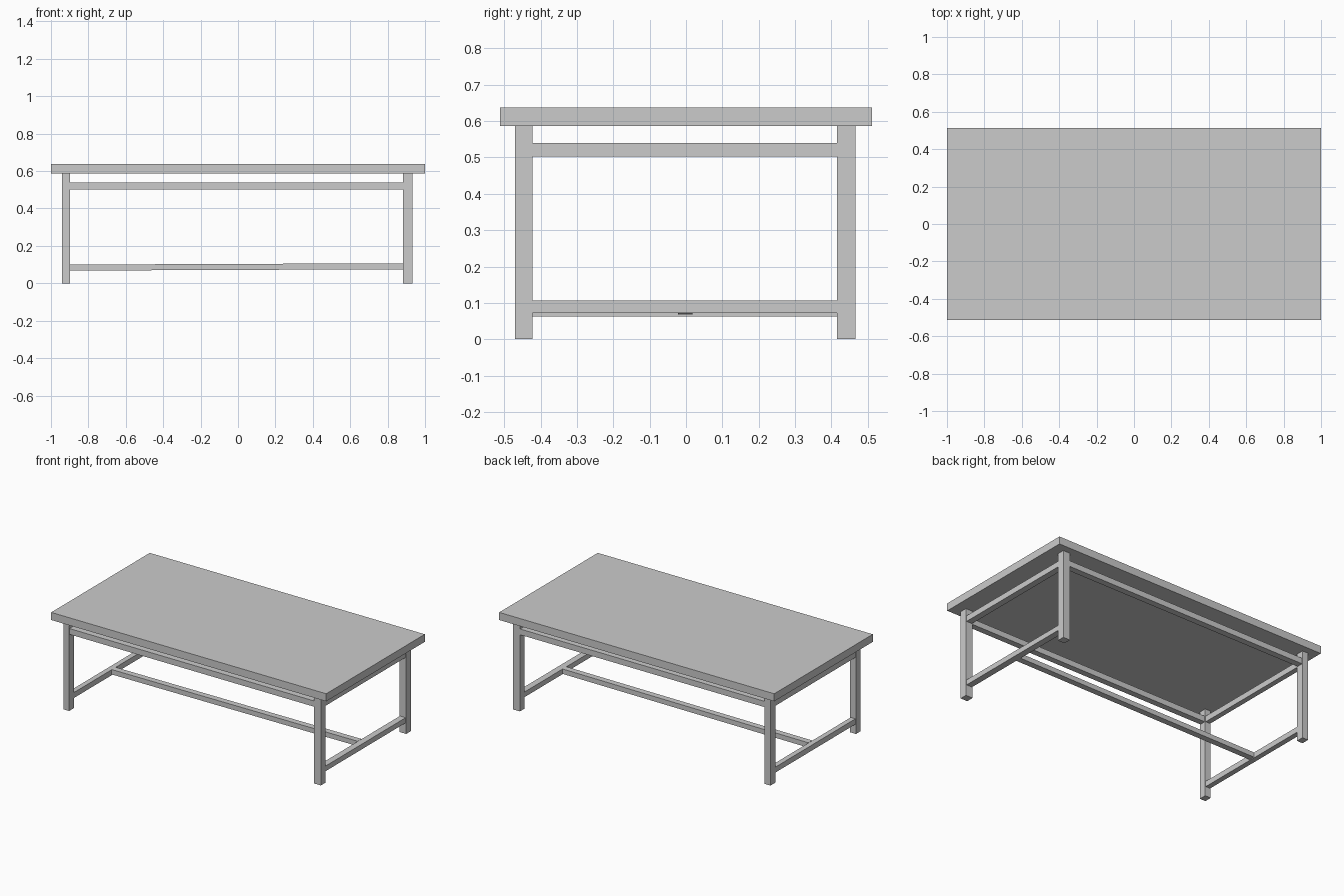
import bpy

if "Cube" in bpy.data.objects:
    bpy.data.objects.remove(bpy.data.objects["Cube"])


def box(name, x0, x1, y0, y1, z0, z1, tilt=0.0):
    """Box from its limits; tilt raises the +x end."""
    bpy.ops.mesh.primitive_cube_add(size=1)
    ob = bpy.context.object
    ob.name = name
    for v in ob.data.vertices:
        x, y, z = v.co
        v.co = ((x0 + x1) / 2 + x * (x1 - x0),
                (y0 + y1) / 2 + y * (y1 - y0),
                (z0 + z1) / 2 + z * (z1 - z0) + tilt * (x + 0.5))
    return ob


# Table top
box("table_top", -1, 1, -0.512, 0.512, 0.587, 0.637)

# Leg footprints: left legs are slightly slimmer
leg_x = {"left": (-0.941, -0.899), "right": (0.882, 0.932)}
leg_y = {"front": (-0.47, -0.422), "back": (0.416, 0.466)}
lower_z = {"left": (0.063, 0.099), "right": (0.072, 0.106)}
inset = 0.004

for side, (x0, x1) in leg_x.items():
    for end, (y0, y1) in leg_y.items():
        box(f"{end}_{side}_leg", x0, x1, y0, y1, 0, 0.587)
    # Side rails, upper and lower
    box(f"{side}_upper_rail", x0 + inset, x1 - inset, -0.422, 0.416, 0.502, 0.54)
    box(f"{side}_lower_rail", x0 + inset, x1 - inset, -0.422, 0.416, *lower_z[side])

# Long upper rails
for end, (y0, y1) in leg_y.items():
    box(f"{end}_upper_rail", -0.899, 0.882, y0 + inset, y1 - inset, 0.502, 0.54)

# Central stretcher, rising slightly to the right
box("centre_stretcher", -0.903, 0.886, -0.022, 0.018, 0.068, 0.1, tilt=0.007)
